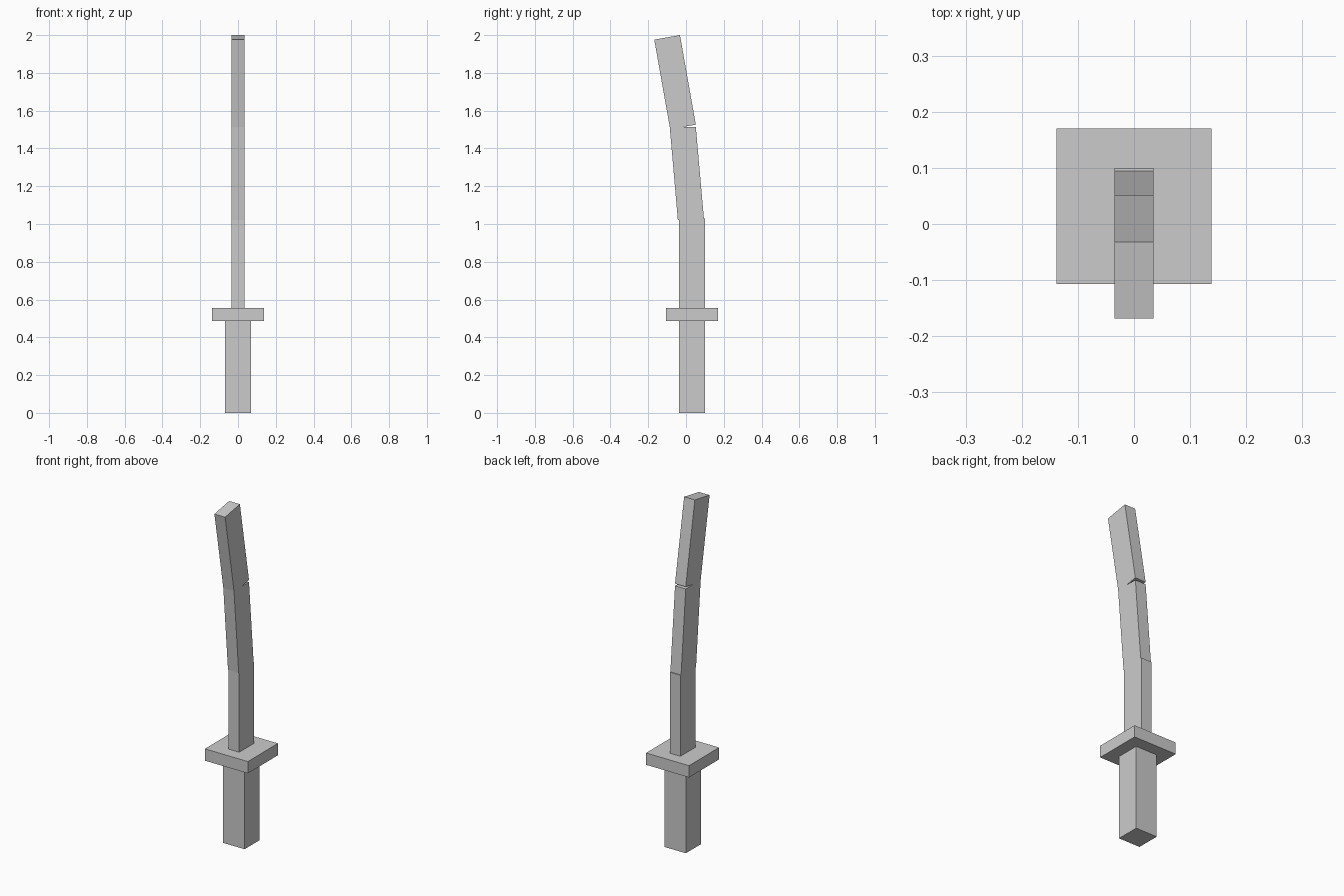
import bpy, bmesh

if "Cube" in bpy.data.objects:
    bpy.data.objects.remove(bpy.data.objects["Cube"])


def prism(name, half_width, profile):
    """Extrude a (y, z) side profile symmetrically along x."""
    bm = bmesh.new()
    face = bm.faces.new([bm.verts.new((-half_width, y, z)) for y, z in profile])
    ext = bmesh.ops.extrude_face_region(bm, geom=[face])
    verts = [v for v in ext["geom"] if isinstance(v, bmesh.types.BMVert)]
    bmesh.ops.translate(bm, verts=verts, vec=(2 * half_width, 0, 0))
    bmesh.ops.recalc_face_normals(bm, faces=bm.faces)
    mesh = bpy.data.meshes.new(name)
    bm.to_mesh(mesh)
    bm.free()
    obj = bpy.data.objects.new(name, mesh)
    bpy.context.collection.objects.link(obj)
    return obj


def rect(y0, y1, z0, z1):
    return [(y0, z0), (y1, z0), (y1, z1), (y0, z1)]


# Grip and square guard
prism("handle", 0.069, rect(-0.038, 0.100, 0.0, 0.487))
prism("guard", 0.1385, rect(-0.107, 0.170, 0.487, 0.556))

# Blade: straight base, then two sections leaning to the front
prism("blade_base", 0.0345, rect(-0.038, 0.100, 0.556, 1.028))
prism("blade_middle", 0.0345,
      [(-0.043, 1.020), (0.095, 1.026), (0.052, 1.513), (-0.086, 1.513)])
prism("blade_tip", 0.0345,
      [(-0.084, 1.502), (0.052, 1.526), (-0.032, 2.0), (-0.168, 1.976)])
